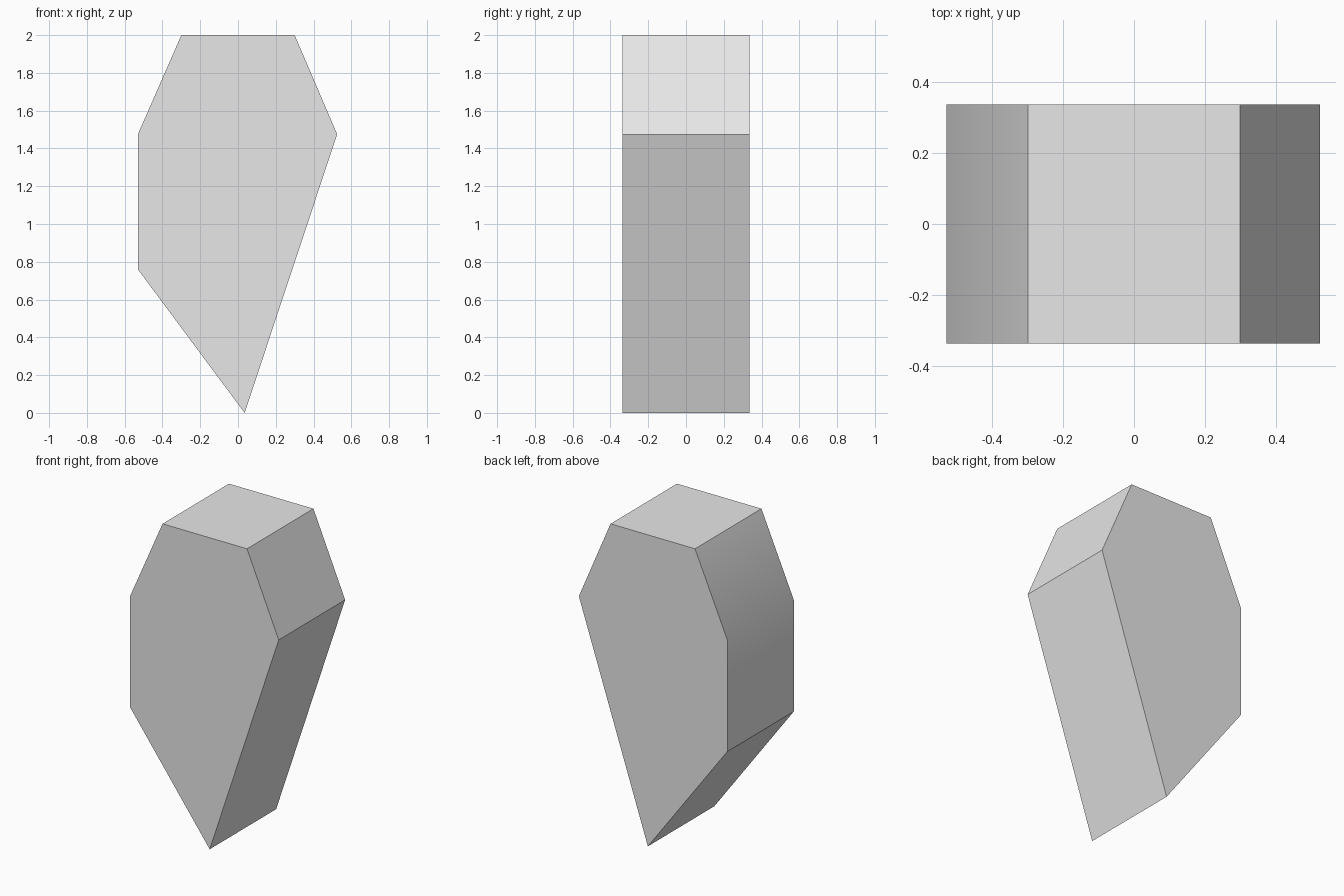
import bpy
import bmesh
import math
from mathutils import Vector

cube = bpy.data.objects.get("Cube")
if cube:
    bpy.data.objects.remove(cube, do_unlink=True)

DEPTH = 0.674

# Single flat colour
grey = bpy.data.materials.new("light_grey")
grey.use_nodes = True
color = (0.8, 0.8, 0.8, 1.0)
grey.diffuse_color = color
grey.node_tree.nodes["Principled BSDF"].inputs["Base Color"].default_value = color

# Stone outline in x, z, extruded from front to back
outline = [(0.035, 0.0), (0.525, 1.475), (0.30, 2.0),
           (-0.30, 2.0), (-0.53, 1.475), (-0.53, 0.76)]
bm = bmesh.new()
front = bm.faces.new([bm.verts.new((x, -DEPTH / 2, z)) for x, z in outline])
result = bmesh.ops.extrude_face_region(bm, geom=[front], use_keep_orig=True)
back = [v for v in result["geom"] if isinstance(v, bmesh.types.BMVert)]
bmesh.ops.translate(bm, verts=back, vec=Vector((0, DEPTH, 0)))
bmesh.ops.recalc_face_normals(bm, faces=bm.faces)

mesh = bpy.data.meshes.new("wedge_stone")
bm.to_mesh(mesh)
bm.free()
mesh.materials.append(grey)
stone = bpy.data.objects.new("wedge_stone", mesh)
bpy.context.collection.objects.link(stone)

# Only the shallow bend on the right side is smooth
bpy.ops.object.select_all(action="DESELECT")
stone.select_set(True)
bpy.context.view_layer.objects.active = stone
bpy.ops.object.shade_smooth_by_angle(angle=math.radians(30))
